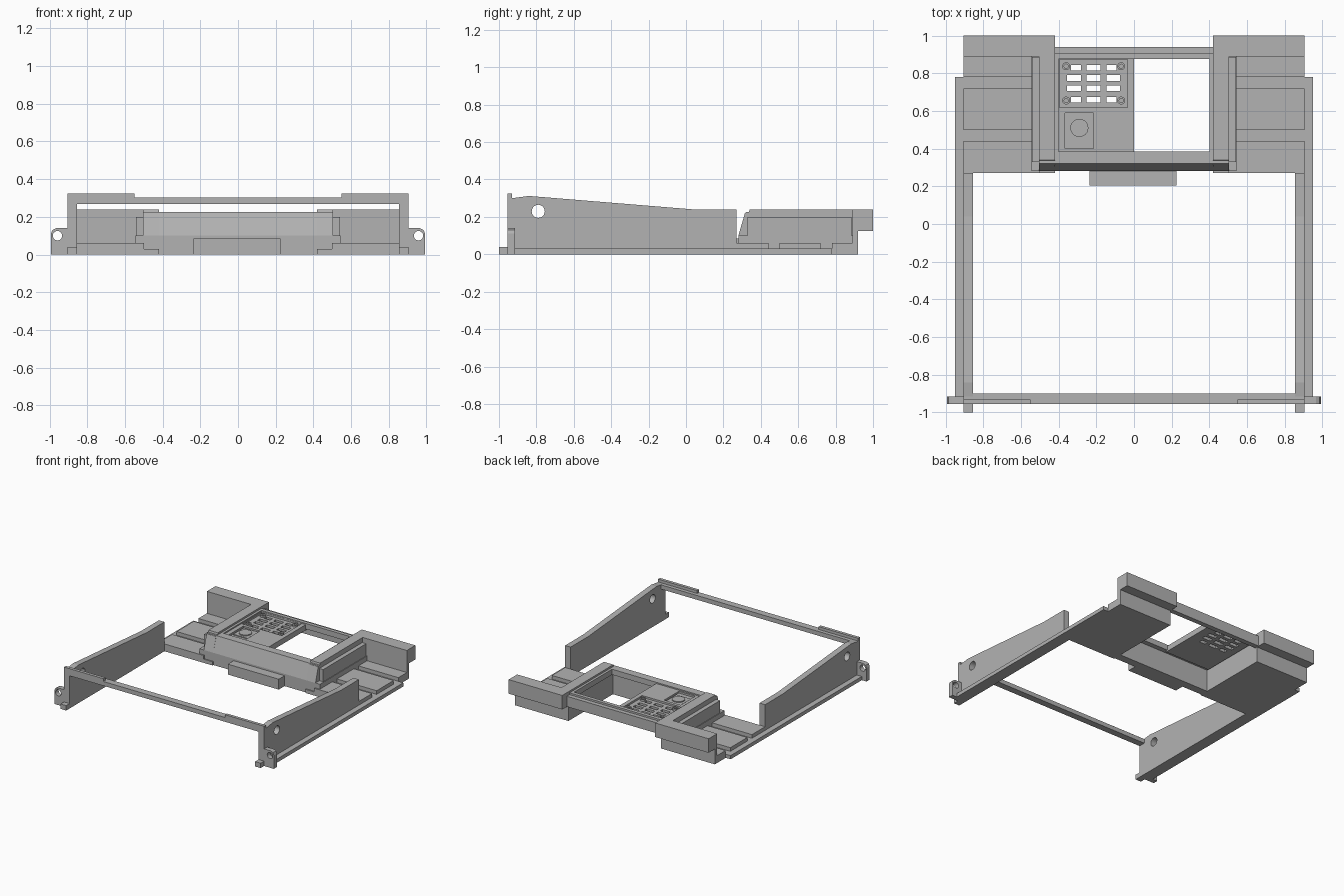
import bpy, bmesh, math
from mathutils import Matrix, Vector

cube = bpy.data.objects.get("Cube")
if cube:
    bpy.data.objects.remove(cube, do_unlink=True)

grey = bpy.data.materials.new("plain grey")
grey.use_nodes = True
COLOUR = (0.45, 0.45, 0.45, 1)
grey.diffuse_color = COLOUR
grey.node_tree.nodes["Principled BSDF"].inputs["Base Color"].default_value = COLOUR


def finish(name, bm):
    bmesh.ops.recalc_face_normals(bm, faces=bm.faces)
    mesh = bpy.data.meshes.new(name)
    bm.to_mesh(mesh)
    bm.free()
    mesh.materials.append(grey)
    ob = bpy.data.objects.new(name, mesh)
    bpy.context.collection.objects.link(ob)
    return ob


def box(name, x, y, z):
    bm = bmesh.new()
    bmesh.ops.create_cube(bm, size=1)
    for v in bm.verts:
        v.co = Vector([(r[0] + r[1]) / 2 + c * (r[1] - r[0])
                       for r, c in zip((x, y, z), v.co)])
    return finish(name, bm)


def prism(name, points, axis, lo, hi):
    """Extrude an outline along x (points are y, z) or y (points are x, z)."""
    bm = bmesh.new()
    place = (lambda a, b: (lo, a, b)) if axis == "x" else (lambda a, b: (a, lo, b))
    face = bm.faces.new([bm.verts.new(place(a, b)) for a, b in points])
    new = bmesh.ops.extrude_face_region(bm, geom=[face])["geom"]
    step = Vector((hi - lo, 0, 0)) if axis == "x" else Vector((0, hi - lo, 0))
    bmesh.ops.translate(bm, vec=step, verts=[v for v in new if isinstance(v, bmesh.types.BMVert)])
    return finish(name, bm)


def cylinder(name, centre, radius, depth, axis="z"):
    bm = bmesh.new()
    turn = {"x": Matrix.Rotation(math.pi / 2, 4, "Y"),
            "y": Matrix.Rotation(math.pi / 2, 4, "X"), "z": Matrix()}[axis]
    bmesh.ops.create_cone(bm, cap_ends=True, segments=24, radius1=radius, radius2=radius,
                          depth=depth, matrix=Matrix.Translation(centre) @ turn)
    return finish(name, bm)


def cut(target, cutters):
    """Subtract the cutters, bake the result and remove them."""
    for c in cutters:
        c.hide_render = True
        m = target.modifiers.new("cut", "BOOLEAN")
        m.operation, m.solver, m.object = "DIFFERENCE", "EXACT", c
    bpy.context.view_layer.update()
    graph = bpy.context.evaluated_depsgraph_get()
    target_mesh = bpy.data.meshes.new_from_object(target.evaluated_get(graph))
    target.modifiers.clear()
    target.data = target_mesh
    for c in cutters:
        bpy.data.objects.remove(c, do_unlink=True)


def span(s, a, b):
    return tuple(sorted((s * a, s * b)))


# Parts repeated on both sides
for s, side in ((1, "left"), (-1, "right")):
    # Tapered side panel with a round hole
    panel = prism(side + "_side_panel", [
        (-.955, 0), (-.955, .325), (-.93, .32), (-.93, .3), (-.84, .312),
        (.04, .24), (.27, .24), (.27, 0)], "x", *span(s, .855, .905))
    cut(panel, [cylinder("cutter", (s * .88, -.79, .23), .035, .2, "x")])
    box(side + "_outer_flange", span(s, .905, .95), (-.92, .78), (0, .03))
    box(side + "_front_foot", span(s, .855, .905), (-1, -.955), (0, .04))

    # Mounting ear with a clipped outer corner
    ear = prism(side + "_mounting_ear", [
        (s * .9, 0), (s * .9, .14), (s * .965, .14), (s * .985, .13),
        (s * .993, .11), (s * .993, 0)], "y", -.955, -.915)
    cut(ear, [cylinder("cutter", (s * .958, -.935, .1), .025, .2, "y")])

    # Raised end of the front crossbar
    box(side + "_crossbar_lip", span(s, .55, .905), (-.955, -.93), (.3, .325))

    # Deck with three raised pads
    box(side + "_deck", span(s, .42, .905), (.27, .92), (0, .03))
    for i, (y0, y1) in enumerate(((.27, .44), (.5, .72), (.78, .9))):
        box(f"{side}_deck_pad_{i + 1}", span(s, .5, .905), (y0, y1), (.02, .06))

    # Inner rail with sloping front, and its lower ledge
    prism(side + "_rail", [(.28, 0), (.28, .1), (.315, .22), (.335, .22),
                           (.34, .24), (.9, .24), (.9, 0)], "x", *span(s, .42, .505))
    box(side + "_rail_ledge", span(s, .5, .545), (.28, .9), (.02, .1))
    box(side + "_rail_strip", span(s, .5, .54), (.33, .885), (.1, .2))

    # Rear corner block, overhanging at the back
    prism(side + "_rear_block", [(.89, 0), (.89, .24), (1, .24), (1, .125),
                                 (.92, .125), (.92, 0)], "x", *span(s, .42, .905))

# Front crossbar
box("front_crossbar", (-.905, .905), (-.955, -.9), (.267, .302))

# Sloping front wall of the bay and the box in front of it
prism("bay_front_wall", [(.28, 0), (.28, .1), (.32, .225), (.345, .225),
                         (.345, 0)], "x", -.505, .505)
box("front_latch_box", (-.235, .225), (.205, .29), (0, .085))

# Frame around the open bay
box("bay_rear_wall", (-.43, .43), (.9, .94), (.125, .21))
box("bay_rear_lip", (-.43, .43), (.875, .905), (.18, .225))
box("bay_front_lip", (-.43, .43), (.335, .385), (.18, .225))
for s, side in ((1, "left"), (-1, "right")):
    box(side + "_bay_lip", span(s, .4, .43), (.34, .9), (.18, .225))

# Vented plate
plate = box("vent_plate", (-.41, 0), (.37, .905), (.17, .215))
cutters = [box("cutter", (-.395, -.035), (.617, .873), (.2, .3)),
           box("cutter", (-.365, -.215), (.4, .59), (.2, .3))]
for row, y in enumerate((.83, .775, .72, .66)):
    for col, x in enumerate((-.318, -.214, -.11)):
        x0, x1 = x - .037, x + .037
        if row in (0, 3):            # shorter slots beside the screws
            x0 += .02 * (col == 0)
            x1 -= .02 * (col == 2)
        cutters.append(box("cutter", (x0, x1), (y - .015, y + .015), (.1, .3)))
cut(plate, cutters)

# Screw bosses in the vent corners
for i, x in enumerate((-.36, -.068)):
    for j, y in enumerate((.655, .837)):
        boss = cylinder(f"screw_boss_{i * 2 + j + 1}", (x, y, .2), .021, .03)
        cut(boss, [cylinder("cutter", (x, y, .215), .011, .02)])

# Socket with a round button
box("socket_pad", (-.355, -.225), (.445, .58), (.19, .207))
cylinder("round_button", (-.29, .51, .205), .048, .02)
